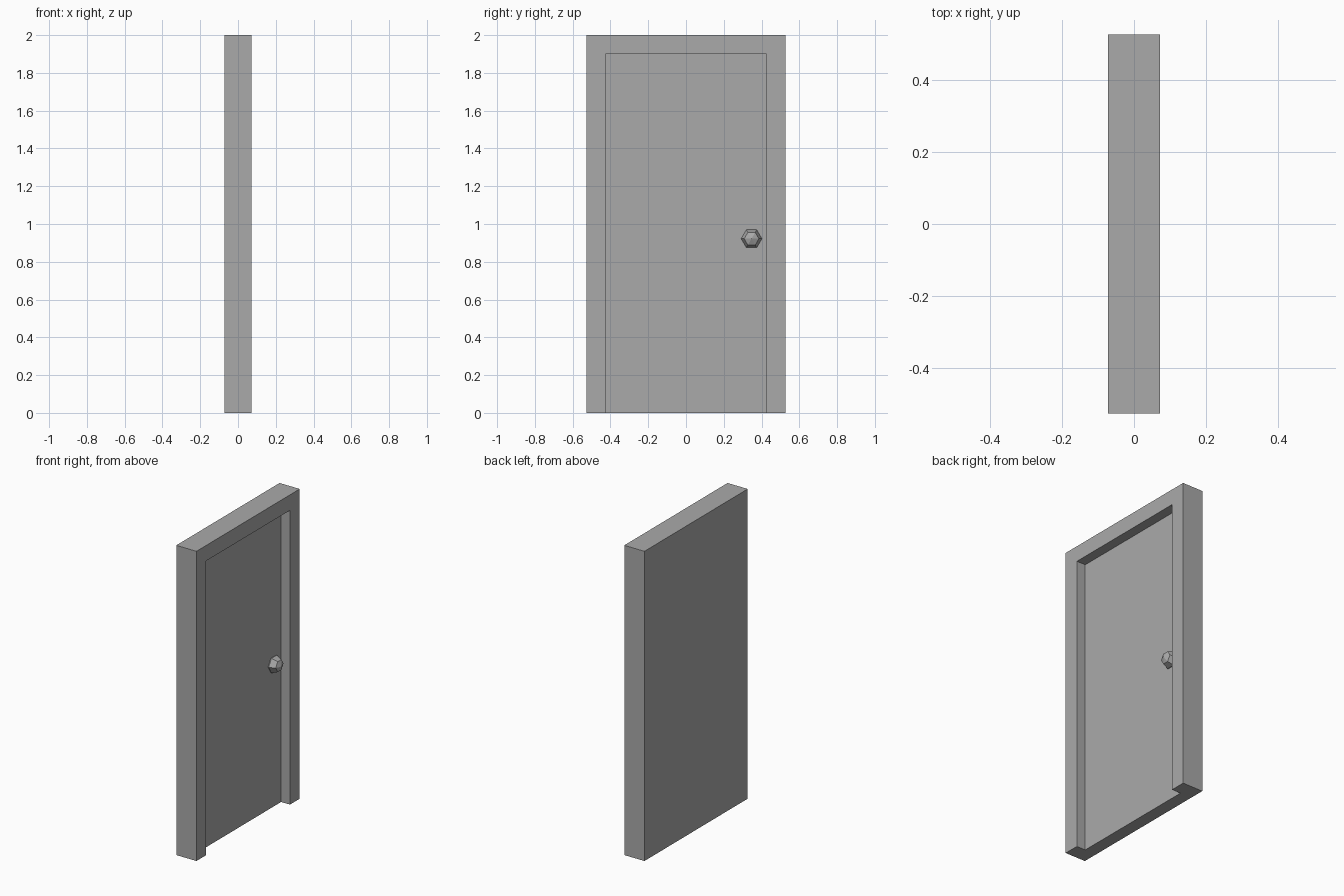
import bpy, bmesh, math
from mathutils import Matrix

cube = bpy.data.objects.get("Cube")
if cube:
    bpy.data.objects.remove(cube, do_unlink=True)

HALF_DEPTH, HALF_WIDTH, HEIGHT = 0.072, 0.527, 2.0
OPEN_HALF, OPEN_TOP = 0.427, 1.9
DOOR_FACE = 0.009

grey = bpy.data.materials.new("plain grey")
grey.use_nodes = True
grey.diffuse_color = (0.4, 0.4, 0.4, 1)
grey.node_tree.nodes["Principled BSDF"].inputs["Base Color"].default_value = grey.diffuse_color


def add_object(name, bm):
    bmesh.ops.recalc_face_normals(bm, faces=bm.faces)
    mesh = bpy.data.meshes.new(name)
    bm.to_mesh(mesh)
    bm.free()
    mesh.materials.append(grey)
    obj = bpy.data.objects.new(name, mesh)
    bpy.context.collection.objects.link(obj)
    return obj


def extrude_profile(name, profile, x0, x1):
    """Extrude a (y, z) outline along x."""
    bm = bmesh.new()
    face = bm.faces.new([bm.verts.new((x0, y, z)) for y, z in profile])
    result = bmesh.ops.extrude_face_region(bm, geom=[face], use_keep_orig=True)
    moved = [v for v in result["geom"] if isinstance(v, bmesh.types.BMVert)]
    bmesh.ops.translate(bm, verts=moved, vec=(x1 - x0, 0, 0))
    return add_object(name, bm)


# Door frame: two posts and a lintel in one outline, open at the floor
half = [(HALF_WIDTH, HEIGHT), (HALF_WIDTH, 0), (OPEN_HALF, 0), (OPEN_HALF, OPEN_TOP)]
outline = half + [(-y, z) for y, z in reversed(half)]
extrude_profile("door_frame", outline, -HALF_DEPTH, HALF_DEPTH)

# Door panel: flush with the frame on one side, recessed on the other
panel = [(-OPEN_HALF, 0), (OPEN_HALF, 0), (OPEN_HALF, OPEN_TOP), (-OPEN_HALF, OPEN_TOP)]
extrude_profile("door_panel", panel, -HALF_DEPTH, DOOR_FACE)

# Door knob: faceted six-sided ball with its pole facing outward
bm = bmesh.new()
turn = Matrix.Rotation(math.pi / 2, 4, "Y")
bmesh.ops.create_uvsphere(bm, u_segments=6, v_segments=4, radius=0.055, matrix=turn)
knob = add_object("door_knob", bm)
knob.location = (0.015, 0.347, 0.922)
